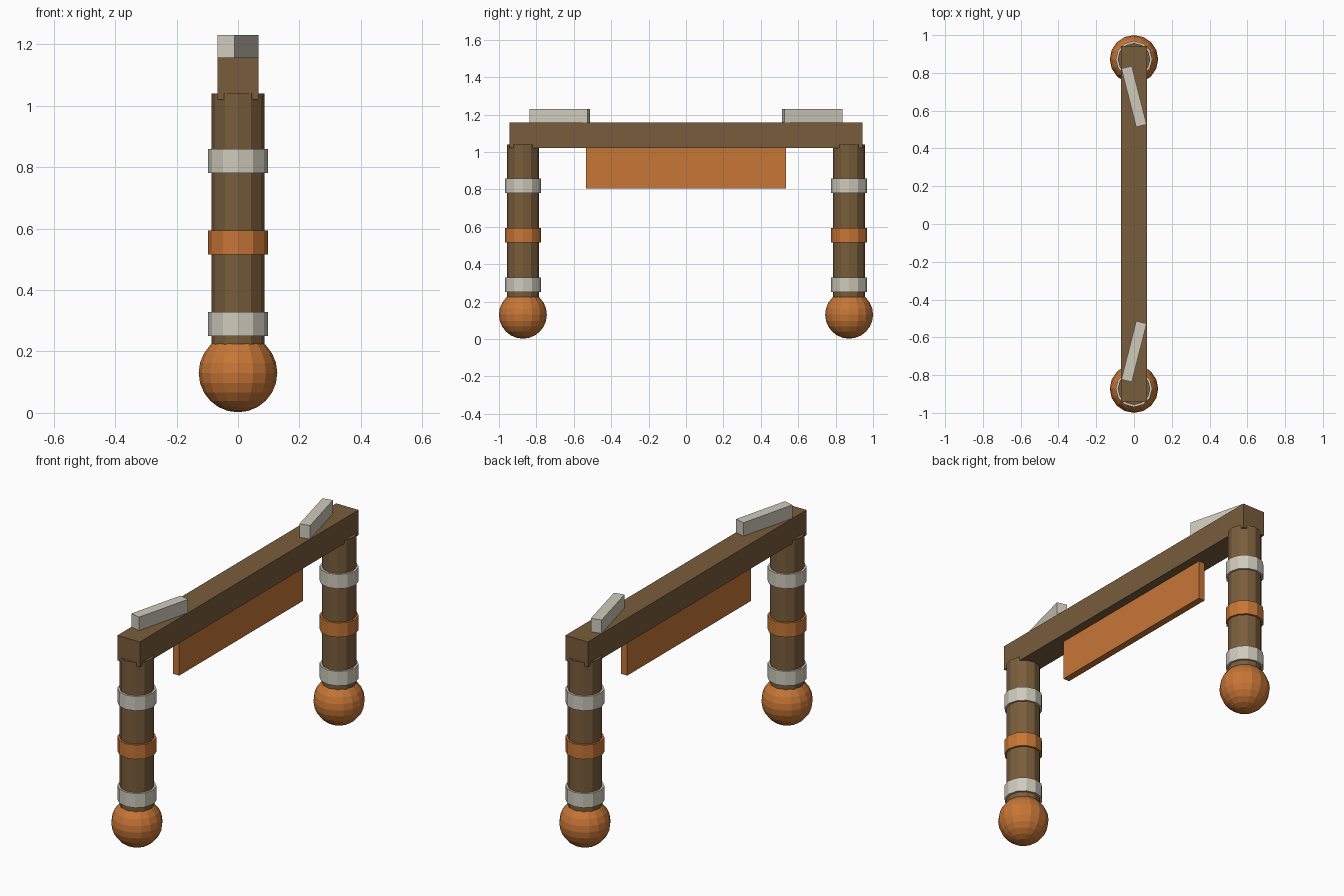
import bpy
import math

cube = bpy.data.objects.get("Cube")
if cube:
    bpy.data.objects.remove(cube, do_unlink=True)


def material(name, rgb):
    mat = bpy.data.materials.new(name)
    mat.use_nodes = True
    color = (*rgb, 1.0)
    mat.diffuse_color = color
    mat.node_tree.nodes["Principled BSDF"].inputs["Base Color"].default_value = color
    return mat


WOOD = material("brown wood", (0.19, 0.11, 0.045))
ORANGE = material("orange paint", (0.57, 0.18, 0.037))
PALE = material("pale grey", (0.62, 0.59, 0.50))


def finish(name, mat):
    obj = bpy.context.object
    obj.name = obj.data.name = name
    obj.data.materials.append(mat)
    return obj


def box(name, mat, center, size, turn=0.0):
    bpy.ops.mesh.primitive_cube_add(size=1, location=center, rotation=(0, 0, turn))
    obj = finish(name, mat)
    obj.scale = size
    return obj


def cylinder(name, mat, y, radius, bottom, top):
    bpy.ops.mesh.primitive_cylinder_add(
        vertices=12, radius=radius, depth=top - bottom,
        location=(0, y, (bottom + top) / 2))
    return finish(name, mat)


# Crossbeam with the board hanging beneath it
box("crossbeam", WOOD, (0, 0, 1.089), (0.135, 1.887, 0.137))
box("hanging_board", ORANGE, (0, 0, 0.913), (0.038, 1.068, 0.217))

for end, side in (("front", -1), ("back", 1)):
    y = side * 0.872

    # Ball foot and post
    bpy.ops.mesh.primitive_uv_sphere_add(
        segments=16, ring_count=12, radius=0.128, location=(0, y, 0.13))
    finish(end + "_ball_foot", ORANGE)
    cylinder(end + "_post", WOOD, y, 0.086, 0.18, 1.04)

    # Bands around the post
    for band, mat, z in (("lower", PALE, 0.29), ("middle", ORANGE, 0.555),
                         ("upper", PALE, 0.82)):
        cylinder(f"{end}_{band}_band", mat, y, 0.097, z - 0.039, z + 0.039)

    # Slanted slat lying on the beam
    box(end + "_top_slat", PALE, (0, side * 0.675, 1.193), (0.057, 0.32, 0.076),
        side * math.radians(14.2))
